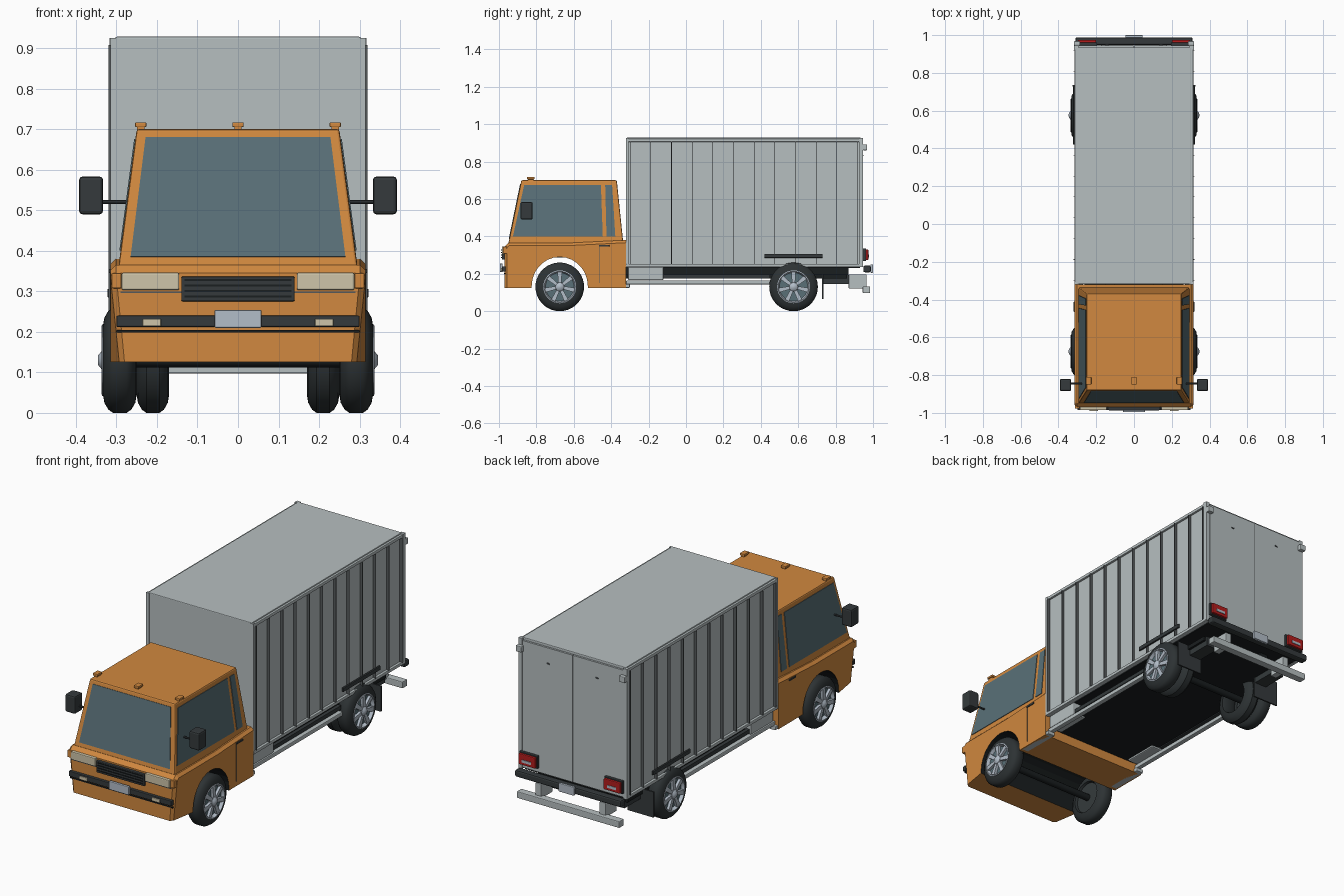
import bpy, bmesh, math
from mathutils import Vector, Matrix

cube = bpy.data.objects.get("Cube")
if cube:
    bpy.data.objects.remove(cube, do_unlink=True)


def material(name, red, green, blue):
    mat = bpy.data.materials.new(name)
    mat.use_nodes = True
    mat.diffuse_color = (red, green, blue, 1)
    shader = next(n for n in mat.node_tree.nodes if n.type == 'BSDF_PRINCIPLED')
    shader.inputs["Base Color"].default_value = (red, green, blue, 1)
    return mat


ORANGE = material("orange paint", .64, .25, .05)
GREY = material("cargo grey", .47, .52, .53)
GLASS = material("window glass", .10, .16, .185)
DARK = material("dark plastic", .035, .042, .045)
RUBBER = material("tyre rubber", .026, .032, .034)
CREAM = material("lamp cream", .62, .56, .40)
SILVER = material("silver", .45, .51, .58)
RED = material("lamp red", .45, .012, .012)
BLACK = material("underside black", .010, .013, .014)
SEAM = material("seam grey", .09, .10, .105)


def finish(name, bm, *mats, smooth=False):
    bmesh.ops.recalc_face_normals(bm, faces=bm.faces)
    mesh = bpy.data.meshes.new(name)
    bm.to_mesh(mesh)
    bm.free()
    for mat in mats:
        mesh.materials.append(mat)
    obj = bpy.data.objects.new(name, mesh)
    bpy.context.collection.objects.link(obj)
    if smooth:
        bpy.ops.object.select_all(action='DESELECT')
        obj.select_set(True)
        bpy.context.view_layer.objects.active = obj
        bpy.ops.object.shade_smooth_by_angle(angle=math.radians(35))
    return obj


def box(name, xs, ys, zs, mat, bevel=0):
    bm = bmesh.new()
    bmesh.ops.create_cube(bm, size=1)
    for v in bm.verts:
        for i, (low, high) in enumerate((xs, ys, zs)):
            v.co[i] = high if v.co[i] > 0 else low
    if bevel:
        bmesh.ops.bevel(bm, geom=bm.edges[:], offset=bevel, segments=2, affect='EDGES', profile=.5)
    return finish(name, bm, mat)


def pair(name, xs, ys, zs, mat, bevel=0):
    box("left_" + name, xs, ys, zs, mat, bevel)
    box("right_" + name, (-xs[1], -xs[0]), ys, zs, mat, bevel)


def plate(name, points, mat, thick=.006):
    # Thin slab standing centred on the polygon
    bm = bmesh.new()
    face = bm.faces.new([bm.verts.new(p) for p in points])
    face.normal_update()
    normal = face.normal.copy()
    bmesh.ops.translate(bm, verts=bm.verts, vec=-normal * thick / 2)
    new = bmesh.ops.extrude_face_region(bm, geom=[face], use_keep_orig=True)["geom"]
    bmesh.ops.translate(bm, verts=[g for g in new if isinstance(g, bmesh.types.BMVert)], vec=normal * thick)
    return finish(name, bm, mat)


def lathe(name, profile, centre, mat, segments=36):
    # Spin (x, radius) points about the axle
    bm = bmesh.new()
    verts = [bm.verts.new((x, 0, r)) for x, r in profile]
    edges = [bm.edges.new(p) for p in zip(verts, verts[1:])]
    bmesh.ops.spin(bm, geom=verts + edges, axis=(1, 0, 0), cent=(0, 0, 0),
                   angle=math.tau, steps=segments)
    bmesh.ops.remove_doubles(bm, verts=bm.verts, dist=.0002)
    bmesh.ops.translate(bm, verts=bm.verts, vec=centre)
    return finish(name, bm, mat, smooth=True)


# Lower cab: side profile with a wheel arch, pulled across the width
AXLES = {"front": -.675, "rear": .575}
R = .13
HALF = .315
arch = [(AXLES["front"] - .15 * math.cos(a), .135 + .155 * math.sin(a))
        for a in [math.pi * i / 14 for i in range(15)]]
outline = [(-.97, .125), (-.825, .125)] + arch + [(-.525, .125), (-.32, .125), (-.32, .38), (-.62, .365),
                                                  (-.95, .365), (-.97, .345)]
bm = bmesh.new()
side = bm.faces.new([bm.verts.new((-HALF, y, z)) for y, z in outline])
pulled = bmesh.ops.extrude_face_region(bm, geom=[side], use_keep_orig=True)["geom"]
bmesh.ops.translate(bm, verts=[g for g in pulled if isinstance(g, bmesh.types.BMVert)], vec=(2 * HALF, 0, 0))
rim_edges = [e for e in bm.edges
             if abs(e.verts[0].co.x - e.verts[1].co.x) < .01
             and (all(v.co.z > .34 for v in e.verts) or all(v.co.y < -.94 for v in e.verts))]
bmesh.ops.bevel(bm, geom=rim_edges, offset=.014, segments=1, affect='EDGES', profile=.5)
for v in bm.verts:      # cut-in lower front corners
    if v.co.y < -.94 and v.co.z < .14:
        v.co.x *= .93
bmesh.ops.recalc_face_normals(bm, faces=bm.faces)
for f in bm.faces:      # dark wheel well
    c = f.calc_center_median()
    if abs(f.normal.x) < .1 and abs(c.y - AXLES["front"]) < .155 and c.z < .30:
        f.material_index = 1
finish("lower_cab", bm, ORANGE, BLACK)

# Upper cab: tapered shell
bm = bmesh.new()
bmesh.ops.create_cube(bm, size=1)
for v in bm.verts:
    top, front = v.co.z > 0, v.co.y < 0
    v.co = (math.copysign(.25 if top else .295, v.co.x),
            (-.88 if top else -.95) if front else (-.37 if top else -.335), .70 if top else .36)
bmesh.ops.bevel(bm, geom=bm.edges[:], offset=.006, segments=2, affect='EDGES', profile=.5)
finish("upper_cab", bm, ORANGE)


def side_x(z):
    return .295 - (z - .36) * .045 / .34


def front_y(z):
    return -.95 + (z - .36) * .07 / .34


# Windows
plate("windscreen", [(s * w, front_y(z), z) for s, w, z in
                     ((-1, .265, .385), (1, .265, .385), (1, .228, .68), (-1, .228, .68))], GLASS)
for s, label in ((1, "left"), (-1, "right")):
    for part, low, high in (("door_window", (-.925, -.445), (-.865, -.455)),
                            ("rear_quarter_window", (-.425, -.378), (-.432, -.395))):
        corners = [(low[0], .40), (low[1], .40), (high[1], .675), (high[0], .675)]
        plate(f"{label}_{part}", [(s * side_x(z), y, z) for y, z in corners], GLASS)

# Front face details
box("grille", (-.14, .14), (-.985, -.965), (.275, .337), DARK, .004)
for i in range(4):
    z = .285 + i * .0135
    box(f"grille_slat_{i}", (-.132, .132), (-.988, -.984), (z, z + .005), BLACK)
pair("headlight", (.145, .287), (-.985, -.96), (.303, .346), CREAM, .004)
pair("corner_lamp", (.288, .312), (-.978, -.94), (.307, .345), ORANGE, .003)
box("front_bumper_strip", (-.30, .30), (-.985, -.965), (.212, .24), DARK, .003)
box("bumper_groove", (-.30, .30), (-.974, -.966), (.198, .204), BLACK)
pair("fog_lamp", (.19, .235), (-.99, -.98), (.214, .232), CREAM, .002)
box("front_plate", (-.058, .058), (-.995, -.98), (.21, .254), SILVER, .003)
box("hood_seam", (-.29, .29), (-.973, -.966), (.296, .300), SEAM)

# Mirrors, handles, steps and roof lamps
pair("mirror", (.333, .392), (-.885, -.82), (.49, .583), DARK, .008)
for s, label in ((1, "left"), (-1, "right")):
    lathe(label + "_mirror_arm", [(s * .265, .005), (s * .34, .005)], (0, -.845, .52), DARK, 8)
pair("door_handle", (.308, .319), (-.465, -.41), (.345, .355), DARK, .002)
pair("door_seam", (.3145, .3155), (-.465, -.462), (.15, .345), SEAM)
pair("cab_step", (.27, .312), (-.51, -.30), (.125, .145), GREY, .004)
for x in (-.24, 0, .24):
    box("roof_lamp_foot", (x - .009, x + .009), (-.845, -.815), (.697, .708), ORANGE)
    box("roof_lamp", (x - .014, x + .014), (-.85, -.81), (.705, .717), ORANGE, .003)

# Cargo box with rails, posts and thin upright ribs
box("cargo_box", (-.303, .303), (-.318, .935), (.237, .928), GREY, .004)
pair("top_rail", (.30, .314), (-.318, .94), (.905, .922), GREY, .003)
pair("bottom_rail", (.30, .316), (-.318, .94), (.235, .252), GREY, .003)
pair("front_post", (.295, .314), (-.32, -.308), (.237, .925), GREY)
pair("rear_post", (.295, .317), (.925, .945), (.237, .925), GREY)
RIBS = 12
for i in range(RIBS):
    y = -.30 + 1.215 * i / (RIBS - 1)
    pair(f"wall_rib_{i}", (.30, .319), (y, y + .003), (.25, .907), SEAM)
pair("side_marker_strip", (.312, .322), (.42, .73), (.285, .306), DARK, .002)

# Rear doors, hinges and lamps
pair("rear_door", (.002, .293), (.93, .945), (.245, .915), GREY)
box("door_gap", (-.002, .002), (.93, .942), (.245, .915), SEAM)
pair("door_stud", (.135, .15), (.944, .949), (.83, .836), SEAM)
pair("top_marker", (.285, .318), (.945, .968), (.86, .892), GREY, .004)
pair("tail_lamp_base", (.195, .302), (.945, .962), (.268, .335), DARK, .003)
pair("tail_lamp", (.20, .297), (.96, .975), (.273, .33), RED, .004)
pair("reverse_lamp", (.222, .275), (.974, .978), (.288, .302), SILVER)
box("rear_bumper", (-.31, .31), (.948, .988), (.208, .244), DARK, .008)
box("rear_plate", (-.045, .045), (.986, 1.0), (.205, .25), SILVER, .003)
box("underrun_bar", (-.30, .30), (.945, .985), (.097, .132), GREY, .004)
pair("underrun_bracket", (.17, .205), (.87, .965), (.12, .196), GREY, .003)

# Chassis and side guards
box("chassis_floor", (-.262, .262), (-.33, .86), (.175, .197), BLACK)
box("cargo_underside", (-.29, .29), (-.31, .93), (.232, .238), BLACK)
box("cab_floor", (-.24, .24), (-.83, -.52), (.288, .294), BLACK)
pair("chassis_rail", (.10, .15), (-.33, .87), (.19, .238), BLACK)
pair("side_guard", (.272, .298), (-.32, .45), (.143, .165), GREY, .004)
pair("upper_guard", (.268, .288), (-.12, .45), (.175, .195), DARK)
pair("side_tank", (.22, .295), (-.31, -.12), (.166, .236), GREY, .006)
pair("rear_frame_block", (.18, .25), (.735, .87), (.145, .197), DARK)
pair("mud_flap", (.175, .325), (.728, .736), (.065, .20), DARK)


# Wheels: tyre, dished rim, spokes and hub
def tyre(name, inner, outer, s, centre):
    w = outer - inner
    shape = ((0, .085), (.04, .105), (.16, .122), (.3, R), (.7, R), (.84, .122), (.96, .105), (1, .086),
             (.85, .08), (.15, .08), (0, .085))
    lathe(name, [(s * (inner + w * t), r) for t, r in shape], centre, RUBBER)


def rim(name, x, s, centre):
    lathe(name + "_rim", [(s * (x + dx), r) for dx, r in
                          ((-.03, .082), (.003, .088), (.005, .083), (-.012, .076))], centre, SILVER)
    lathe(name + "_rim_back", [(s * (x - .014), .08), (s * (x - .014), .0002)], centre, GLASS)
    lathe(name + "_hub", [(s * (x - .015), .026), (s * (x + .004), .023),
                          (s * (x + .013), .012), (s * (x + .014), .0002)], centre, SILVER, 18)
    bm = bmesh.new()
    for i in range(7):
        turn = Matrix.Rotation(math.tau * i / 7, 4, 'X')
        new = bmesh.ops.create_cube(bm, size=1)["verts"]
        for v in new:
            outer = v.co.z > 0
            v.co = turn @ Vector((s * (x - .004) + v.co.x * .014, v.co.y * (.024 if outer else .016),
                                  .08 if outer else .015))
    bmesh.ops.translate(bm, verts=bm.verts, vec=centre)
    finish(name + "_spokes", bm, SILVER)


for s, label in ((1, "left"), (-1, "right")):
    for end, y in AXLES.items():
        name, centre = f"{label}_{end}_wheel", (0, y, R)
        tyre(name + "_tyre", .25, .333, s, centre)
        rim(name, .332, s, centre)
        if end == "rear":
            tyre(name + "_inner_tyre", .17, .25, s, centre)
        lathe(name + "_inner_disc", [(s * .262, .082), (s * .262, .0002)], centre, DARK)
for end, y in AXLES.items():
    lathe(end + "_axle", [(-.27, .018), (.27, .018)], (0, y, R), BLACK, 12)
